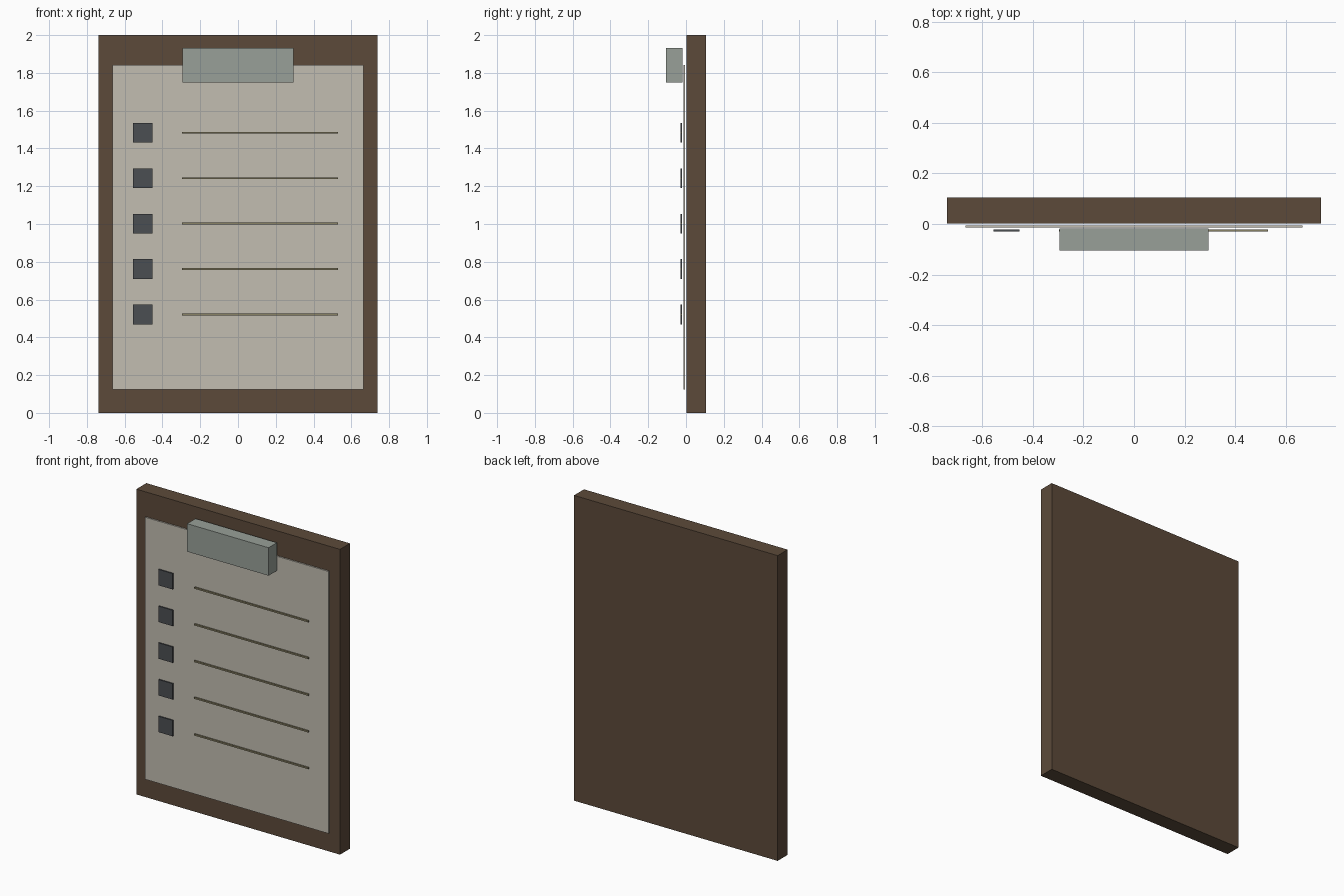
import bpy
import bmesh

if "Cube" in bpy.data.objects:
    bpy.data.objects.remove(bpy.data.objects["Cube"])


def srgb(r, g, b):
    def lin(c):
        c /= 255
        return c / 12.92 if c <= 0.04045 else ((c + 0.055) / 1.055) ** 2.4
    return (lin(r), lin(g), lin(b), 1.0)


def material(name, rgb):
    m = bpy.data.materials.new(name)
    m.diffuse_color = srgb(*rgb)
    m.use_nodes = True
    m.node_tree.nodes["Principled BSDF"].inputs["Base Color"].default_value = m.diffuse_color
    return m


def box(name, x, y, z, mat):
    """Box from (min, max) ranges on each axis."""
    bm = bmesh.new()
    bmesh.ops.create_cube(bm, size=1)
    for v in bm.verts:
        v.co = [(a + b) / 2 + c * (b - a) for c, (a, b) in zip(v.co, (x, y, z))]
    mesh = bpy.data.meshes.new(name)
    bm.to_mesh(mesh)
    bm.free()
    mesh.materials.append(mat)
    obj = bpy.data.objects.new(name, mesh)
    bpy.context.collection.objects.link(obj)
    return obj


wood = material("brown_wood", (92, 74, 58))
paper = material("cream_paper", (194, 189, 177))
metal = material("grey_green_metal", (152, 160, 152))
ink = material("dark_slate", (75, 78, 82))
rule = material("olive_line", (138, 131, 102))

# Board, sheet and clip
box("board", (-0.738, 0.738), (0.002, 0.105), (0, 2), wood)
box("paper_sheet", (-0.665, 0.665), (-0.014, -0.005), (0.125, 1.842), paper)
box("clip", (-0.295, 0.295), (-0.105, -0.018), (1.75, 1.933), metal)

# Checklist rows
for i in range(5):
    z = 1.483 - i * 0.2405
    box(f"checkbox_{i + 1}", (-0.556, -0.452), (-0.030, -0.022),
        (z - 0.052, z + 0.052), ink)
    box(f"text_line_{i + 1}", (-0.297, 0.53), (-0.030, -0.021),
        (z - 0.005, z + 0.005), rule)
